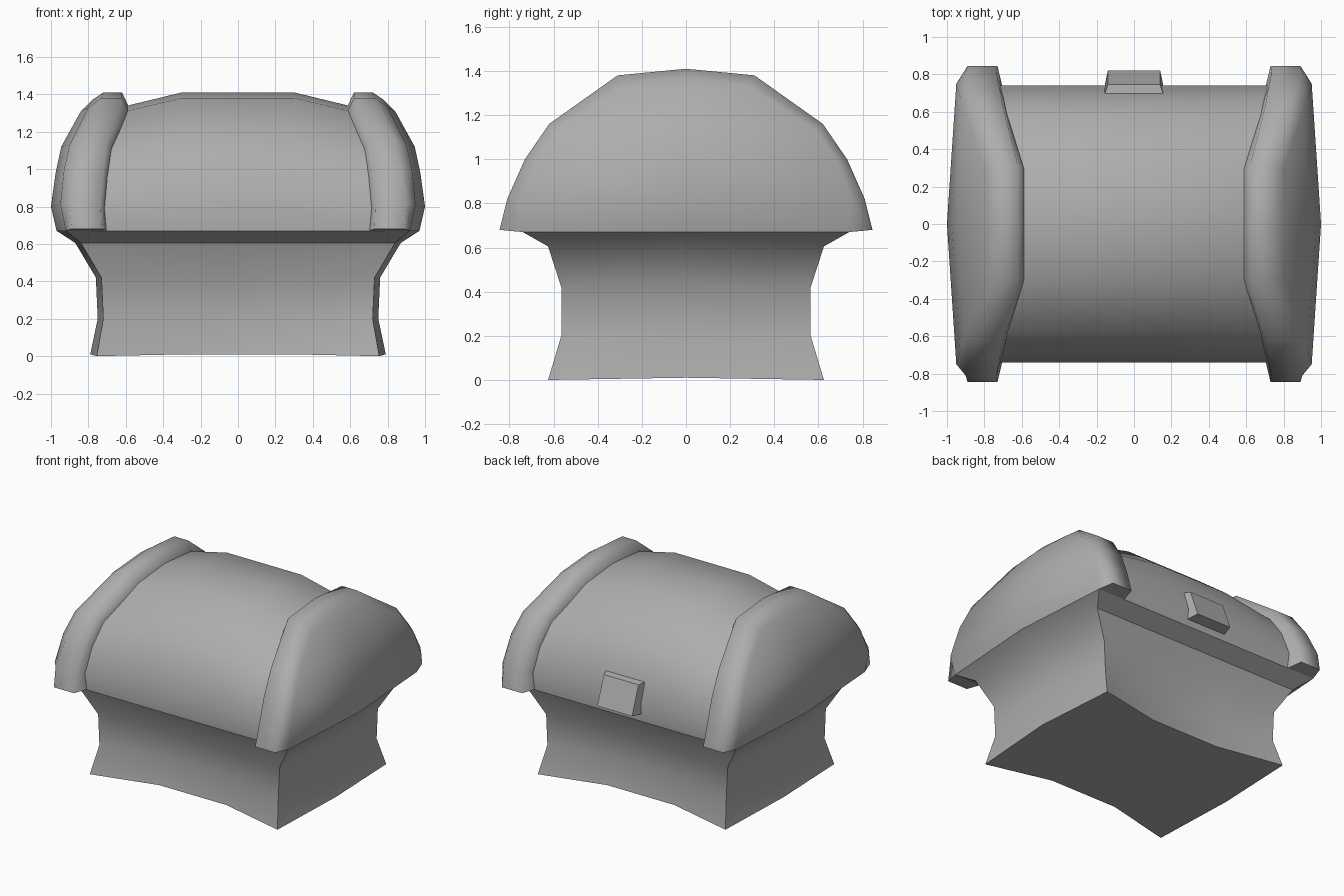
import bpy, bmesh, math

cube = bpy.data.objects.get("Cube")
if cube:
    bpy.data.objects.remove(cube, do_unlink=True)

grey = bpy.data.materials.new("mid grey")
grey.use_nodes = True
grey.diffuse_color = (0.42, 0.42, 0.42, 1)
grey.node_tree.nodes["Principled BSDF"].inputs["Base Color"].default_value = (0.42, 0.42, 0.42, 1)


def bridge(bm, row_a, row_b, closed=False):
    """Quads between two equally long rows of vertices."""
    count = len(row_a)
    for i in range(count if closed else count - 1):
        j = (i + 1) % count
        bm.faces.new((row_a[i], row_a[j], row_b[j], row_b[i]))


def add_row(bm, points):
    return [bm.verts.new(p) for p in points]


def finish(bm, name, angle):
    bmesh.ops.recalc_face_normals(bm, faces=bm.faces)
    mesh = bpy.data.meshes.new(name)
    bm.to_mesh(mesh)
    bm.free()
    mesh.materials.append(grey)
    obj = bpy.data.objects.new(name, mesh)
    bpy.context.collection.objects.link(obj)
    bpy.ops.object.select_all(action='DESELECT')
    obj.select_set(True)
    bpy.context.view_layer.objects.active = obj
    bpy.ops.object.shade_smooth_by_angle(angle=math.radians(angle))


def arch(half):
    """Full arch from a half listed from the foot (+y) up to the top centre."""
    return half + [(x, -y, z) for x, y, z in reversed(half[:-1])]


# Waisted base: height, corner x, middle x, corner y, inward bow of the long walls
levels = [(0, .755, .79, .625, .105), (.2, .72, .75, .565, .07),
          (.42, .73, .76, .565, .03), (.605, .84, .87, .625, 0),
          (.67, .92, .97, .74, 0)]
bm = bmesh.new()
rings = []
for z, corner, middle, y, bow in levels:
    lift = .01 if z == 0 else 0
    half = [(corner, -y, z), (middle, 0, z + lift), (corner, y, z),
            (.27, y - bow, z + lift), (-.27, y - bow, z + lift)]
    rings.append(add_row(bm, half + [(-px, -py, pz) for px, py, pz in half]))
for lower, upper in zip(rings, rings[1:]):
    bridge(bm, lower, upper, closed=True)
bm.faces.new(rings[0])
bm.faces.new(rings[-1])
finish(bm, "chest_base", 32)

# Barrel lid, sinking slightly towards both ends
profile = [(.735, .67), (.74, .80), (.68, 1.0), (.585, 1.16), (.30, 1.38), (0, 1.41)]
bm = bmesh.new()
rows = []
for x, scale in [(-.78, .85), (-.59, .905), (-.3, 1), (.3, 1), (.59, .905), (.78, .85)]:
    rows.append(add_row(bm, arch([(x, y, .67 + (z - .67) * scale) for y, z in profile])))
for a, b in zip(rows, rows[1:]):
    bridge(bm, a, b)
finish(bm, "barrel_lid", 50)

# Raised end bands with bulging end panels
crest = [(.845, .68), (.81, .82), (.73, 1.0), (.62, 1.16), (.31, 1.38), (0, 1.41)]
foot_x = [.70, .71, .695, .675, .585, .585]
inner_x = [.73, .735, .72, .70, .62, .62]
outer_x = [.89, .90, .87, .84, .73, .72]
rim = [(.92, .74, .67), (.95, .75, .81), (.93, .68, 1.0),
       (.90, .59, 1.13), (.80, .29, 1.33), (.78, 0, 1.37)]
centre = [(.97, .67), (1.0, .8), (.975, .98), (.945, 1.12), (.84, 1.31)]
for side, name in ((1, "left_end_band"), (-1, "right_end_band")):
    bm = bmesh.new()
    halves = [
        [(x, y * .98, .67 + (z - .67) * .9) for x, (y, z) in zip(foot_x, profile)],
        [(x, y, z) for x, (y, z) in zip(inner_x, crest)],
        [(x, y, z) for x, (y, z) in zip(outer_x, crest)],
        rim,
    ]
    rows = [add_row(bm, [(side * x, y, z) for x, y, z in arch(h)]) for h in halves]
    for a, b in zip(rows, rows[1:]):
        bridge(bm, a, b)
    # end panel spans the rim through a bulging centre line
    edge = rows[-1]
    mid = add_row(bm, [(side * x, 0, z) for x, z in centre])
    last = len(mid) - 1
    bridge(bm, edge[:last + 1], mid)
    bridge(bm, mid, edge[::-1][:last + 1])
    top = edge[last + 1]
    bm.faces.new((edge[last], top, mid[last]))
    bm.faces.new((mid[last], top, edge[last + 2]))
    # undersides of the two feet
    for end in (0, -1):
        bm.faces.new([row[end] for row in rows])
    finish(bm, name, 80)

# Tapered latch block leaning with the lid
bm = bmesh.new()
loops = []
for half_width, low_y, high_y, low, high in ((.165, .70, .67, .72, .945),
                                             (.14, .82, .745, .735, .935)):
    loops.append(add_row(bm, [(-half_width, low_y, low), (half_width, low_y, low),
                              (half_width, high_y, high), (-half_width, high_y, high)]))
bridge(bm, loops[0], loops[1], closed=True)
for loop in loops:
    bm.faces.new(loop)
finish(bm, "latch", 30)
